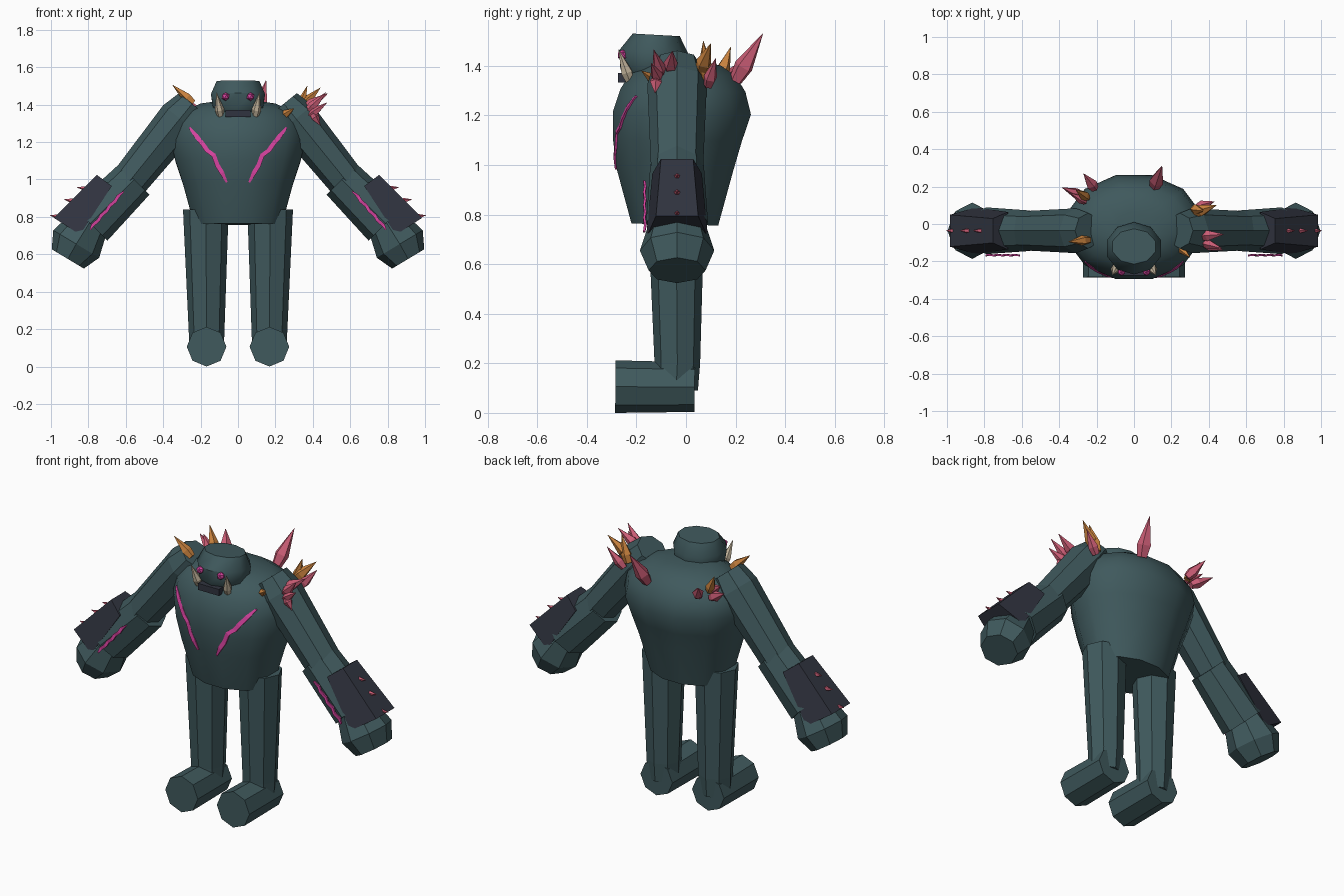
import bpy, bmesh, math
from mathutils import Vector
from mathutils.bvhtree import BVHTree

if "Cube" in bpy.data.objects:
    bpy.data.objects.remove(bpy.data.objects["Cube"])


def mat(name, col):
    m = bpy.data.materials.new(name)
    m.diffuse_color = (*col, 1)
    m.use_nodes = True
    m.node_tree.nodes["Principled BSDF"].inputs["Base Color"].default_value = m.diffuse_color
    return m


TEAL = mat("dark_teal", (0.050, 0.100, 0.109))
SLATE = mat("slate", (0.030, 0.034, 0.050))
PINK = mat("magenta", (0.66, 0.055, 0.34))
ROSE = mat("rose", (0.60, 0.11, 0.18))
ORANGE = mat("orange", (0.60, 0.23, 0.05))
BONE = mat("bone", (0.56, 0.47, 0.34))


def finish(bm, name, m, smooth=None):
    bmesh.ops.recalc_face_normals(bm, faces=bm.faces)
    me = bpy.data.meshes.new(name)
    bm.to_mesh(me)
    bm.free()
    me.materials.append(m)
    ob = bpy.data.objects.new(name, me)
    bpy.context.collection.objects.link(ob)
    if smooth:
        bpy.ops.object.select_all(action='DESELECT')
        ob.select_set(True)
        bpy.context.view_layer.objects.active = ob
        bpy.ops.object.shade_smooth_by_angle(angle=math.radians(smooth))
    return ob


def loft(name, m, rings, sides=8, phase=0.0, smooth=None):
    """Rings of (centre, radius across, radius deep) joined into a closed tube."""
    rings = [(Vector(c), ra, rb) for c, ra, rb in rings]
    d = (rings[-1][0] - rings[0][0]).normalized()
    a = d.cross(Vector((0, 1, 0)))
    a = a.normalized() if a.length > 0.05 else Vector((1, 0, 0))
    b = d.cross(a)
    bm = bmesh.new()
    loops = []
    for c, ra, rb in rings:
        loops.append([bm.verts.new(c + a * ra * math.cos(phase + math.tau * i / sides)
                                   + b * rb * math.sin(phase + math.tau * i / sides))
                      for i in range(sides)])
    for p, q in zip(loops, loops[1:]):
        for i in range(sides):
            j = (i + 1) % sides
            bm.faces.new((p[i], p[j], q[j], q[i]))
    bm.faces.new(loops[0])
    bm.faces.new(loops[-1])
    return finish(bm, name, m, smooth)


def spike(name, m, base, tip, r, sides=5):
    b, t = Vector(base), Vector(tip)
    loft(name, m, [(b, r * .7, r * .7), (b.lerp(t, .3), r, r), (t, .001, .001)], sides)


def ribbon(name, pts, w, side, out=(0, -.008, 0)):
    """Thin tapered strip through the points, widened along side."""
    bm = bmesh.new()
    rows = []
    for i, p in enumerate(pts):
        k = w * (.4 if i in (0, len(pts) - 1) else 1)
        s, o = Vector(side).normalized() * k / 2, Vector(out)
        rows.append([bm.verts.new(v) for v in (p - s, p + s, p + s + o, p - s + o)])
    for p, q in zip(rows, rows[1:]):
        for i in range(4):
            j = (i + 1) % 4
            bm.faces.new((p[i], p[j], q[j], q[i]))
    bm.faces.new(rows[0])
    bm.faces.new(rows[-1])
    finish(bm, name, PINK)


# torso: height, half width, front, back
prof = [(.76, .235, -.22, .13), (.98, .295, -.28, .19), (1.1, .335, -.295, .225),
        (1.21, .36, -.295, .262), (1.3, .345, -.265, .24), (1.365, .285, -.225, .20),
        (1.405, .20, -.16, .14), (1.42, .10, -.12, .06)]
torso = loft("torso", TEAL, [((0, (f + k) / 2, z), w / .966, (k - f) / 2 / .966)
                             for z, w, f, k in prof], 12, math.pi / 12, 40)
bm = bmesh.new()
bm.from_mesh(torso.data)
tree = BVHTree.FromBMesh(bm)
bm.free()

# head, jaw
loft("head", TEAL, [((0, -.13, 1.345), .115, .115), ((0, -.13, 1.38), .14, .135),
                    ((0, -.13, 1.455), .152, .14), ((0, -.12, 1.525), .12, .095)],
     10, math.pi / 10, 40)
bm = bmesh.new()
bmesh.ops.create_cube(bm, size=1)
for v in bm.verts:
    v.co = Vector((v.co.x * .135, v.co.y * .1 - .225, v.co.z * .038 + 1.352))
finish(bm, "jaw", SLATE)

for s, tag in ((-1, "left"), (1, "right")):
    # face details
    bm = bmesh.new()
    bmesh.ops.create_icosphere(bm, subdivisions=1, radius=.023)
    for v in bm.verts:
        v.co += Vector((s * .067, -.255, 1.443))
    finish(bm, tag + "_eye", PINK)
    spike(tag + "_tusk", BONE, (s * .092, -.225, 1.335), (s * .115, -.272, 1.465), .025, 6)

    # chest marking laid on the torso
    pts = []
    for x, z in ((.26, 1.278), (.225, 1.235), (.187, 1.187), (.165, 1.155), (.13, 1.13),
                 (.11, 1.075), (.085, 1.035), (.06, .985)):
        hit = tree.ray_cast(Vector((s * x, -1, z)), Vector((0, 1, 0)))[0]
        pts.append(hit + Vector((0, .002, 0)))
    ribbon(tag + "_chest_mark", pts, .024, (s * .8, 0, -.55), (0, -.009, 0))

    # leg and foot
    x = s * .168
    loft(tag + "_leg", TEAL, [((x, -.04, .09), .092, .088), ((x, -.035, .2), .096, .092),
                              ((s * .172, -.04, .84), .122, .115)])
    loft(tag + "_foot", TEAL, [((x, -.285, .106), .106, .106), ((x, .035, .104), .104, .1)])

    # arm
    y = -.036

    def P(u, w, dy=0.0):
        return Vector((s * u, y + dy, w))
    loft(tag + "_upper_arm", TEAL, [(P(.245, 1.405), .09, .095), (P(.31, 1.325), .115, .12),
                                    (P(.585, .985), .10, .105)])
    loft(tag + "_forearm", TEAL, [(P(.555, 1.0), .115, .108), (P(.79, .765), .13, .125)])
    loft(tag + "_hand", TEAL, [(P(.79, .775), .105, .11), (P(.865, .655), .143, .15),
                               (P(.91, .575), .10, .115)])

    # bracer: tapered shell on the outer side of the forearm
    bm = bmesh.new()
    ends = [((.675, .965), (.755, 1.025), .10, .065), ((.845, .705), (.985, .795), .125, .085)]
    rows = [[bm.verts.new(P(*q)) for q in ((*i, -wi), (*o, -wo), (*o, wo), (*i, wi))]
            for i, o, wi, wo in ends]
    for i in range(4):
        j = (i + 1) % 4
        bm.faces.new((rows[0][i], rows[0][j], rows[1][j], rows[1][i]))
    bm.faces.new(rows[0])
    bm.faces.new(rows[1])
    finish(bm, tag + "_bracer", SLATE)
    for i, (u, w) in enumerate(((.80, .95), (.87, .885), (.945, .80))):
        spike(f"{tag}_bracer_spike_{i}", ROSE, P(u, w), P(u + .06, w + .008), .014)

    # forearm marking
    pts = [P(.615 + .18 * t, .936 - .205 * t, -.128 + (.004 if i % 2 else 0))
           + Vector((s * (.004 if i % 2 else -.004), 0, 0))
           for i, t in enumerate(k / 8 for k in range(9))]
    ribbon(tag + "_forearm_mark", pts, .018, (s * .75, 0, .66), (0, -.009, 0))

# shoulder and back crystals: colour, base, tip, radius
crystals = [
    (ORANGE, (-.24, -.085, 1.41), (-.35, -.095, 1.505), .028),
    (ROSE, (-.21, .19, 1.34), (-.27, .27, 1.43), .032),
    (ROSE, (-.27, .15, 1.33), (-.385, .195, 1.40), .03),
    (ROSE, (-.26, .12, 1.36), (-.34, .165, 1.42), .025),
    (ORANGE, (-.25, .14, 1.36), (-.31, .18, 1.475), .028),
    (ROSE, (.11, .20, 1.34), (.15, .31, 1.53), .04),
    (ORANGE, (.33, .06, 1.38), (.44, .10, 1.49), .032),
    (ORANGE, (.32, .08, 1.35), (.37, .07, 1.50), .03),
    (ROSE, (.34, .09, 1.32), (.43, .12, 1.43), .028),
    (ROSE, (.36, -.065, 1.38), (.48, -.055, 1.46), .03),
    (ROSE, (.37, -.10, 1.36), (.47, -.13, 1.465), .028),
    (ROSE, (.38, -.11, 1.34), (.475, -.14, 1.41), .025),
    (ROSE, (.40, -.12, 1.35), (.44, -.125, 1.29), .025),
    (ORANGE, (.24, -.12, 1.34), (.30, -.18, 1.38), .022),
]
for i, (m, b, t, r) in enumerate(crystals):
    spike(f"crystal_{i}", m, b, t, r)
